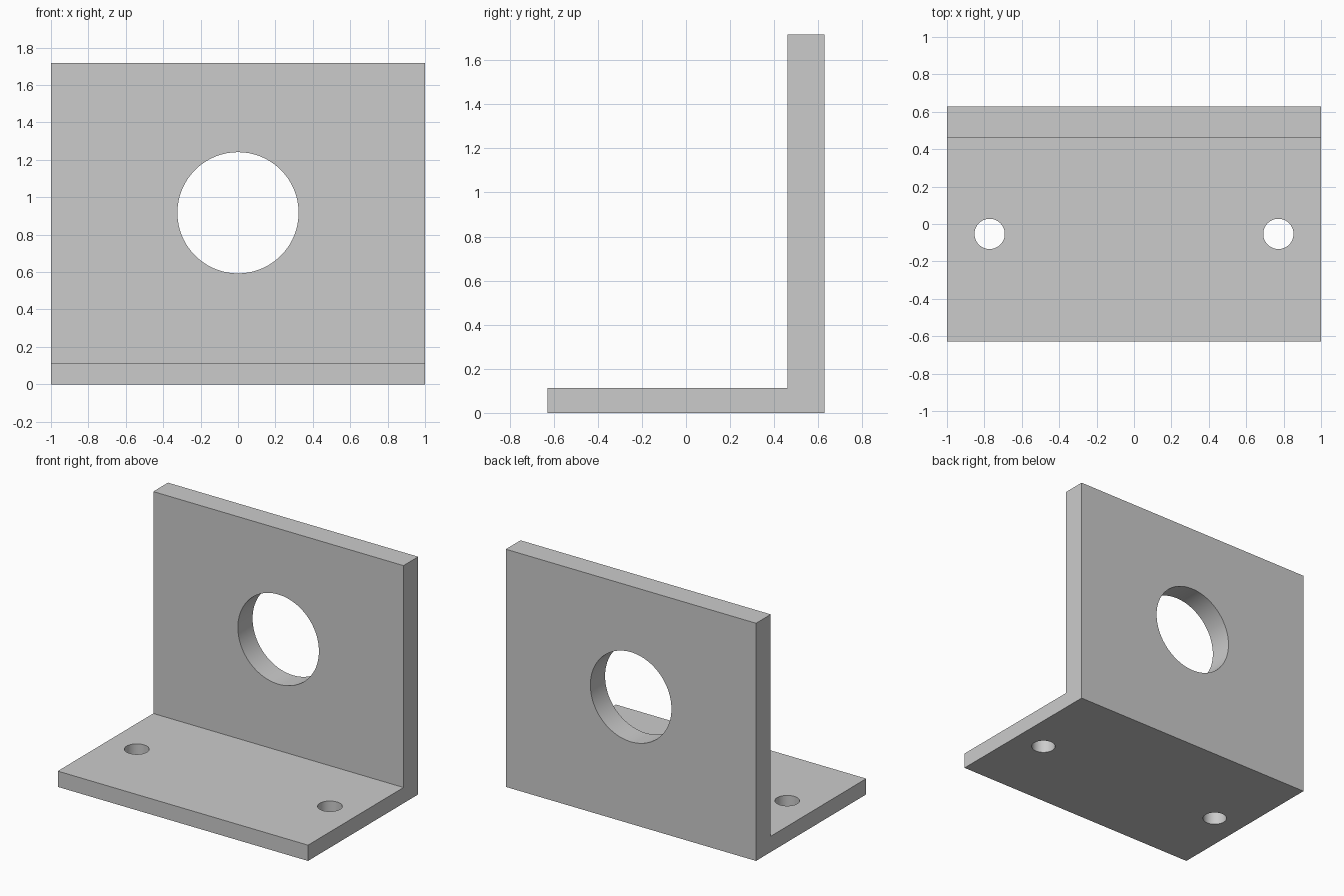
import bpy
import bmesh
from math import pi, radians

# Overall dimensions
WIDTH, DEPTH, HEIGHT = 2.0, 1.258, 1.717
BASE_T, WALL_T = 0.114, 0.168

cube = bpy.data.objects.get("Cube")
if cube:
    bpy.data.objects.remove(cube, do_unlink=True)

grey = bpy.data.materials.new("plain grey")
grey.use_nodes = True
colour = (0.6, 0.6, 0.6, 1)
grey.diffuse_color = colour
grey.node_tree.nodes["Principled BSDF"].inputs["Base Color"].default_value = colour


def extruded_profile(name, points, width):
    """Extrude a (y, z) outline along x, centred on x = 0."""
    bm = bmesh.new()
    face = bm.faces.new([bm.verts.new((-width / 2, y, z)) for y, z in points])
    new = bmesh.ops.extrude_face_region(bm, geom=[face])["geom"]
    verts = [v for v in new if isinstance(v, bmesh.types.BMVert)]
    bmesh.ops.translate(bm, verts=verts, vec=(width, 0, 0))
    bmesh.ops.recalc_face_normals(bm, faces=bm.faces)
    mesh = bpy.data.meshes.new(name)
    bm.to_mesh(mesh)
    bm.free()
    mesh.materials.append(grey)
    obj = bpy.data.objects.new(name, mesh)
    bpy.context.collection.objects.link(obj)
    return obj


def drill(target, location, radius, length, sides, rotation=(0, 0, 0)):
    """Cut a round through hole, then discard the cutter."""
    bpy.ops.mesh.primitive_cylinder_add(vertices=sides, radius=radius, depth=length,
                                        location=location, rotation=rotation)
    cutter = bpy.context.object
    cutter.hide_render = True
    cutter.data.materials.append(grey)
    mod = target.modifiers.new("hole", 'BOOLEAN')
    mod.operation = 'DIFFERENCE'
    mod.solver = 'EXACT'
    mod.object = cutter
    bpy.ops.object.select_all(action='DESELECT')
    target.select_set(True)
    bpy.context.view_layer.objects.active = target
    bpy.ops.object.modifier_apply(modifier=mod.name)
    bpy.data.objects.remove(cutter, do_unlink=True)


# L-shaped bracket: base plate and upright plate in one solid
front, back = -DEPTH / 2, DEPTH / 2
inner = back - WALL_T
bracket = extruded_profile("angle_bracket", [
    (front, 0), (back, 0), (back, HEIGHT),
    (inner, HEIGHT), (inner, BASE_T), (front, BASE_T)], WIDTH)

# Large bore through the upright plate
drill(bracket, (0, back - WALL_T / 2, 0.917), 0.324, WALL_T * 2, 96, (pi / 2, 0, 0))

# Pair of mounting holes through the base plate
for side in (-1, 1):
    drill(bracket, (side * 0.772, -0.053, BASE_T / 2), 0.081, BASE_T * 2, 48)

bpy.ops.object.shade_smooth_by_angle(angle=radians(30))
